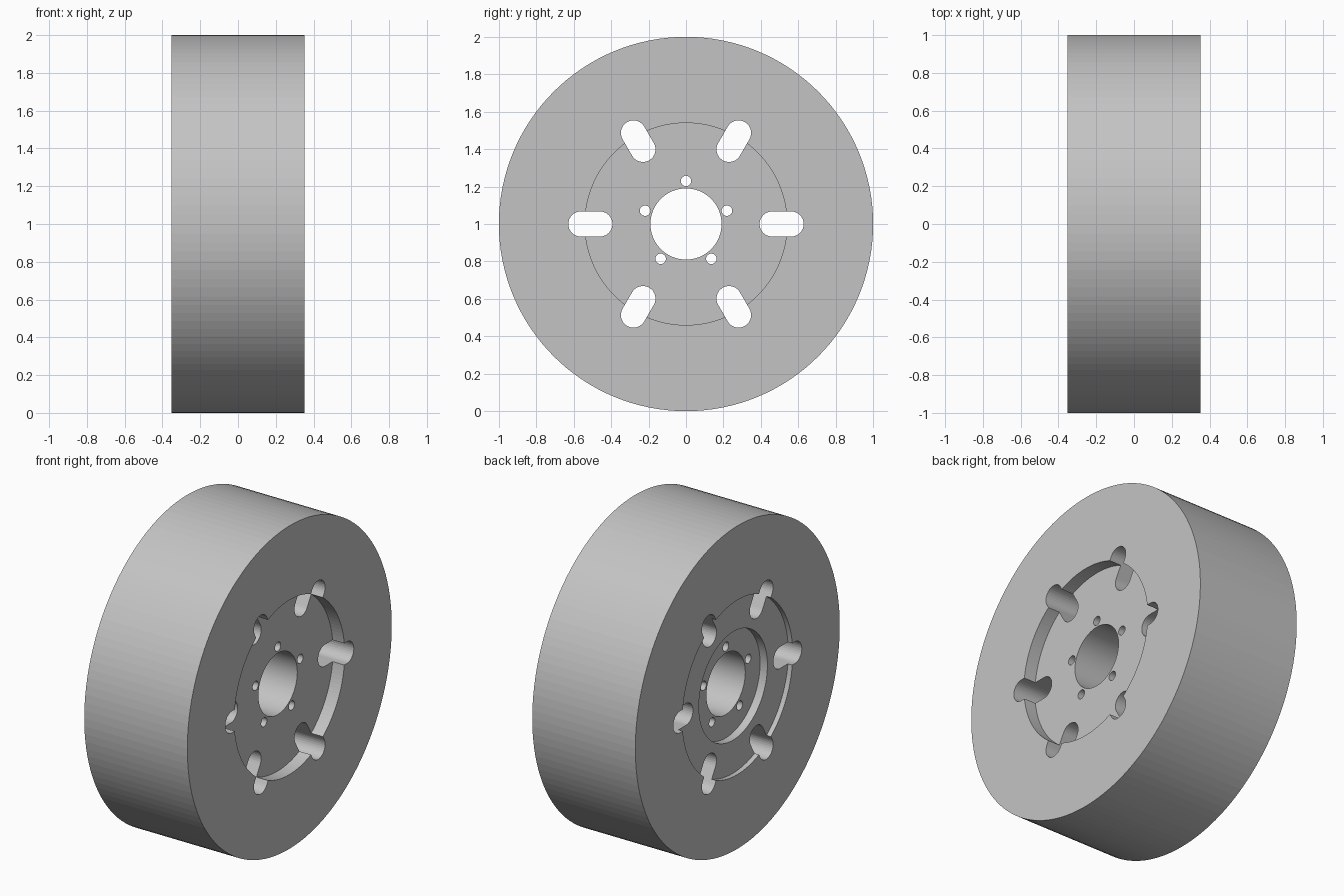
import bpy
import bmesh
from math import sin, cos, pi, tau

if "Cube" in bpy.data.objects:
    bpy.data.objects.remove(bpy.data.objects["Cube"], do_unlink=True)

SEGMENTS = 128
RADIUS = 1.0
HALF_WIDTH = 0.353
BORE = 0.19


def make_object(name, bm):
    bmesh.ops.recalc_face_normals(bm, faces=bm.faces)
    mesh = bpy.data.meshes.new(name)
    bm.to_mesh(mesh)
    bm.free()
    obj = bpy.data.objects.new(name, mesh)
    bpy.context.collection.objects.link(obj)
    obj.location.z = RADIUS
    return obj


def lathe_x(name, profile):
    """Revolve a closed (x, radius) profile around the x axis."""
    bm = bmesh.new()
    rings = []
    for i in range(SEGMENTS):
        a = tau * i / SEGMENTS
        rings.append([bm.verts.new((x, r * cos(a), r * sin(a))) for x, r in profile])
    n = len(profile)
    for i, ring in enumerate(rings):
        after = rings[(i + 1) % SEGMENTS]
        for j in range(n):
            k = (j + 1) % n
            bm.faces.new((ring[j], ring[k], after[k], after[j]))
    return make_object(name, bm)


def add_prism(bm, outline):
    """Extrude a (y, z) outline right through the wheel."""
    low, high = ([bm.verts.new((x, y, z)) for y, z in outline] for x in (-0.5, 0.5))
    bm.faces.new(low)
    bm.faces.new(high)
    n = len(outline)
    for i in range(n):
        j = (i + 1) % n
        bm.faces.new((low[i], low[j], high[j], high[i]))


def slot_outline(inner, outer, radius, angle, steps=16):
    """Round-ended slot pointing away from the axle."""
    points = []
    for centre, start in ((outer, -pi / 2), (inner, pi / 2)):
        for i in range(steps + 1):
            a = start + pi * i / steps
            u, v = centre + radius * cos(a), radius * sin(a)
            points.append((u * cos(angle) - v * sin(angle),
                           u * sin(angle) + v * cos(angle)))
    return points


def circle_outline(distance, radius, angle, steps=32):
    return [(distance * cos(angle) + radius * cos(tau * i / steps),
             distance * sin(angle) + radius * sin(tau * i / steps)) for i in range(steps)]


# Wheel body: one recess on the right face, a stepped recess on the left face
W = HALF_WIDTH
wheel = lathe_x("wheel", [
    (W, RADIUS), (W, 0.54), (W - 0.08, 0.54), (W - 0.08, BORE),
    (0.08 - W, BORE), (0.08 - W, 0.335), (0.03 - W, 0.335),
    (0.03 - W, 0.54), (-W, 0.54), (-W, RADIUS),
])

# Six radial slots and five bolt holes
bm = bmesh.new()
for i in range(6):
    add_prism(bm, slot_outline(0.46, 0.562, 0.067, tau * i / 6))
for i in range(5):
    add_prism(bm, circle_outline(0.23, 0.028, pi / 2 + tau * i / 5))
cutter = make_object("hole_cutter", bm)
cutter.hide_render = True

cut = wheel.modifiers.new("holes", "BOOLEAN")
cut.operation = "DIFFERENCE"
cut.solver = "EXACT"
cut.object = cutter
bpy.context.view_layer.objects.active = wheel
wheel.select_set(True)
bpy.ops.object.modifier_apply(modifier=cut.name)
bpy.data.objects.remove(cutter, do_unlink=True)

# Plain grey material
grey = bpy.data.materials.new("light_grey")
grey.use_nodes = True
colour = (0.55, 0.55, 0.55, 1)
grey.diffuse_color = colour
grey.node_tree.nodes["Principled BSDF"].inputs["Base Color"].default_value = colour
wheel.data.materials.clear()
wheel.data.materials.append(grey)
